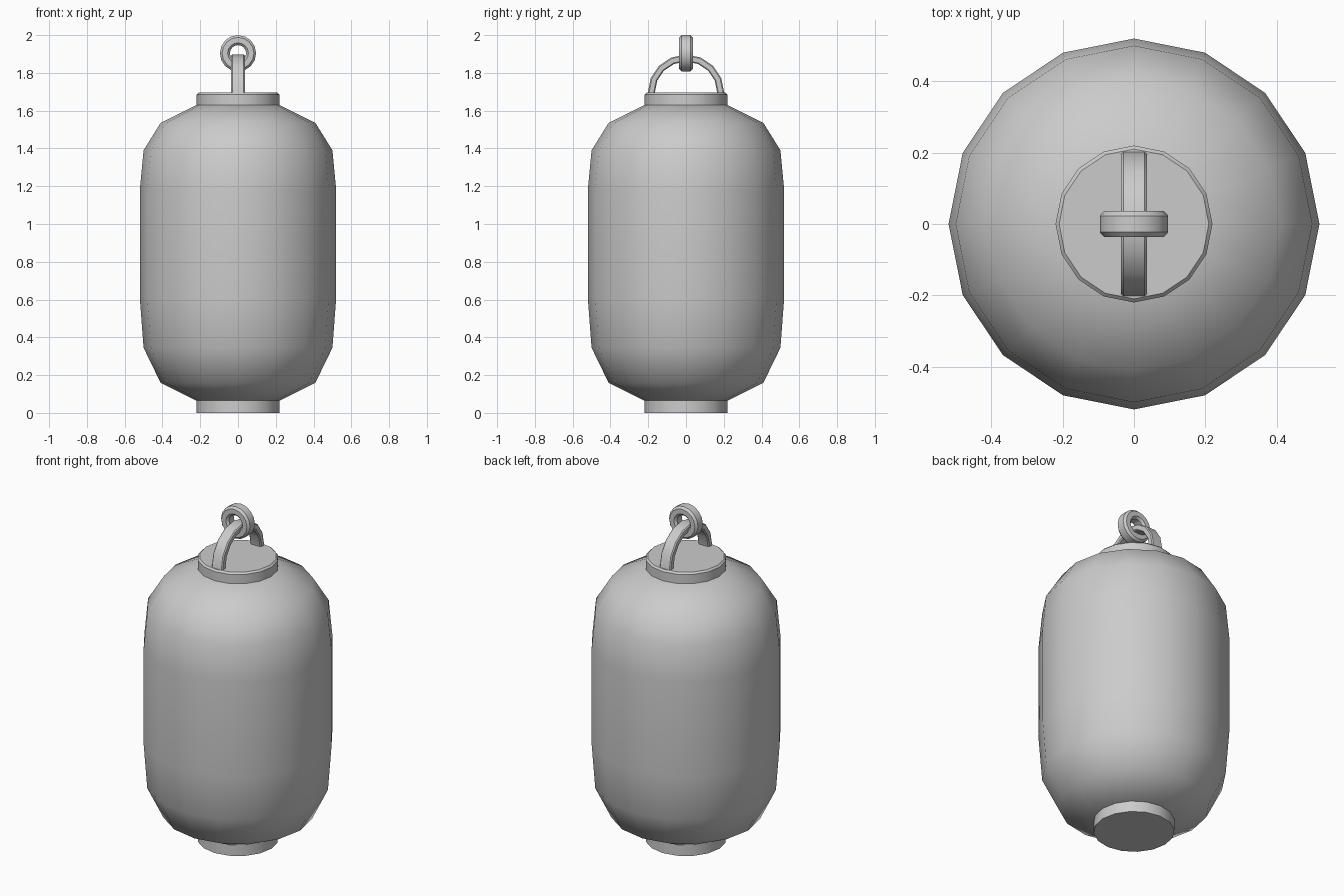
import bpy, bmesh, math
from mathutils import Matrix

if "Cube" in bpy.data.objects:
    bpy.data.objects.remove(bpy.data.objects["Cube"])


def revolve(name, profile, steps, matrix=Matrix(), sweep=2 * math.pi, closed=False, smooth=40):
    """Turn an (r, z) profile about local z; a closed profile makes a ring or arc."""
    bm = bmesh.new()
    full = sweep > 6.28
    rows = []
    for i in range(steps if full else steps + 1):
        a = sweep * i / steps
        rows.append([bm.verts.new((r * math.cos(a), r * math.sin(a), z)) for r, z in profile])
    n = len(profile)
    for i in range(steps):
        p, q = rows[i], rows[(i + 1) % len(rows)]
        for j in range(n if closed else n - 1):
            k = (j + 1) % n
            bm.faces.new((p[j], q[j], q[k], p[k]))
    # caps: discs for turned solids, end sections for partial arcs
    if not closed:
        bm.faces.new([row[0] for row in rows])
        bm.faces.new([row[-1] for row in rows])
    elif not full:
        bm.faces.new(rows[0])
        bm.faces.new(rows[-1])
    bmesh.ops.recalc_face_normals(bm, faces=bm.faces)
    bm.transform(matrix)
    mesh = bpy.data.meshes.new(name)
    bm.to_mesh(mesh)
    bm.free()
    ob = bpy.data.objects.new(name, mesh)
    bpy.context.collection.objects.link(ob)
    bpy.ops.object.select_all(action='DESELECT')
    ob.select_set(True)
    bpy.context.view_layer.objects.active = ob
    bpy.ops.object.shade_smooth_by_angle(angle=math.radians(smooth))
    return ob


def chamfered(r0, r1, half, cr, cz):
    """Rectangular cross-section with cut corners."""
    return [(r0, -half + cz), (r0 + cr, -half), (r1 - cr, -half), (r1, -half + cz),
            (r1, half - cz), (r1 - cr, half), (r0 + cr, half), (r0, half - cz)]


# Paper body
revolve("lantern_body", [(0.22, 0.065), (0.41, 0.16), (0.50, 0.345), (0.52, 0.61), (0.52, 1.18),
                         (0.50, 1.39), (0.41, 1.535), (0.22, 1.63)], 16)

# End collars
revolve("bottom_collar", [(0.22, 0.0), (0.22, 0.07)], 16)
revolve("top_collar", [(0.22, 1.62), (0.22, 1.685), (0.21, 1.695)], 16)

# Arched handle, standing in the YZ plane
arch = Matrix.Translation((0, 0, 1.695)) @ Matrix(((0, 0, 1, 0), (1, 0, 0, 0), (0, 1, 0, 0), (0, 0, 0, 1)))
revolve("handle", chamfered(0.165, 0.202, 0.036, 0.006, 0.006), 8, arch, math.pi, True, 35)

# Hanging ring, standing in the XZ plane
upright = Matrix.Translation((0, 0, 1.904)) @ Matrix.Rotation(math.pi / 2, 4, 'X')
revolve("hanging_ring", chamfered(0.043, 0.096, 0.036, 0.012, 0.013), 16, upright, closed=True, smooth=35)
